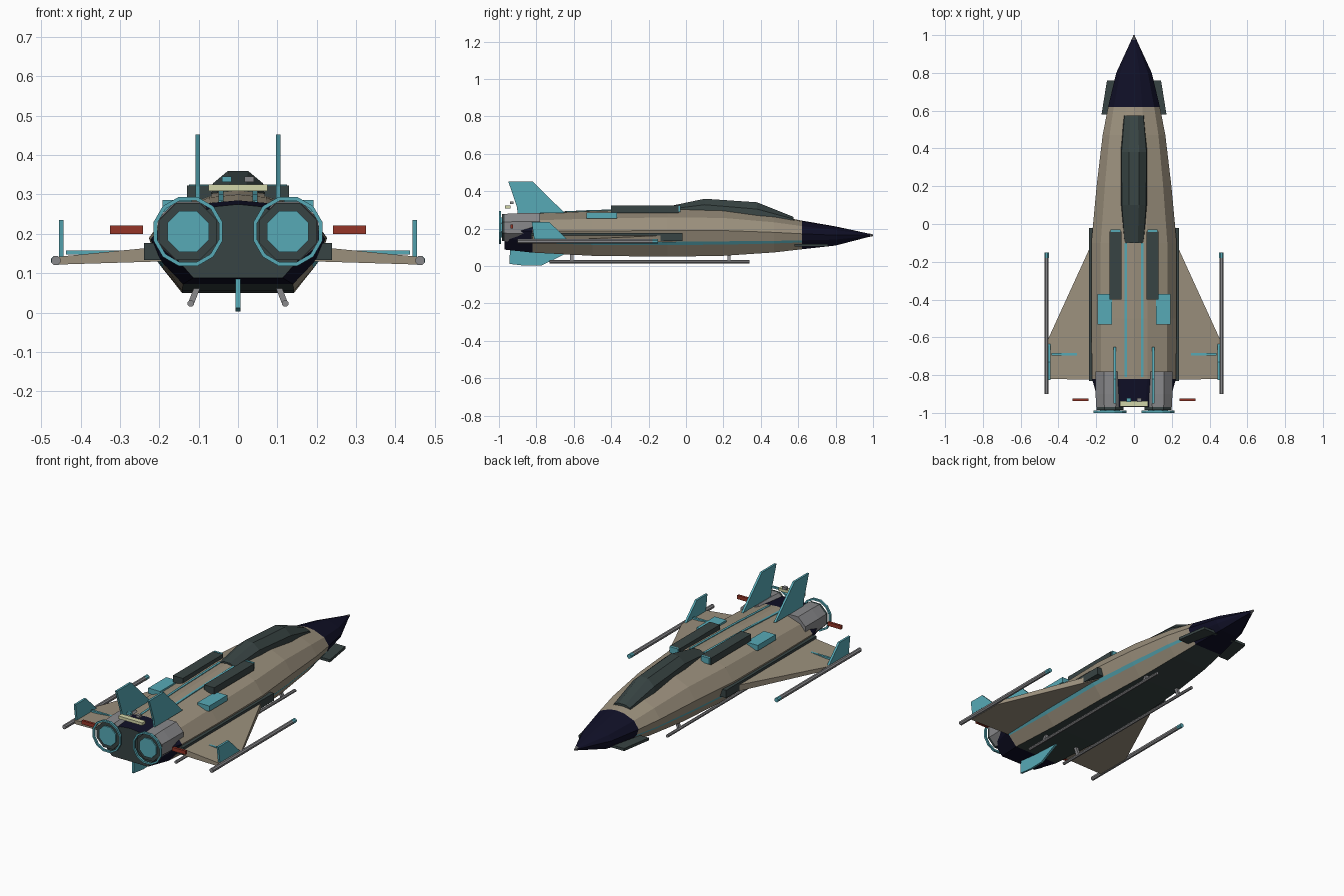
import bpy, math

if "Cube" in bpy.data.objects:
    bpy.data.objects.remove(bpy.data.objects["Cube"])


def material(name, rgb):
    m = bpy.data.materials.new(name)
    m.diffuse_color = (*rgb, 1)
    m.use_nodes = True
    m.node_tree.nodes["Principled BSDF"].inputs["Base Color"].default_value = m.diffuse_color
    return m


TAN = material("tan_hull", (.33, .28, .205))
DARK = material("dark_green", (.039, .057, .056))
NAVY = material("navy", (.005, .005, .02))
TEAL = material("teal", (.095, .40, .47))
GREY = material("grey_metal", (.25, .25, .26))
RED = material("red_light", (.30, .035, .02))
CREAM = material("cream_light", (.65, .67, .40))


def mesh(name, verts, faces, mats, mirror=False):
    me = bpy.data.meshes.new(name)
    me.from_pydata(verts, [], faces)
    for m in mats if isinstance(mats, list) else [mats]:
        me.materials.append(m)
    ob = bpy.data.objects.new(name, me)
    bpy.context.collection.objects.link(ob)
    if mirror:
        ob.modifiers.new("Mirror", 'MIRROR').use_mirror_merge = False
    bpy.context.view_layer.objects.active = ob
    ob.select_set(True)
    bpy.ops.object.mode_set(mode='EDIT')
    bpy.ops.mesh.select_all(action='SELECT')
    bpy.ops.mesh.normals_make_consistent(inside=False)
    bpy.ops.object.mode_set(mode='OBJECT')
    ob.select_set(False)
    return ob


def loft(name, rings, mats, mirror=False):
    """Skin a list of equal rings and cap both ends."""
    n = len(rings[0])
    verts = [p for r in rings for p in r]
    faces = [(k * n + i, k * n + (i + 1) % n, (k + 1) * n + (i + 1) % n, (k + 1) * n + i)
             for k in range(len(rings) - 1) for i in range(n)]
    faces += [tuple(range(n)), tuple(range(len(verts) - n, len(verts)))]
    return mesh(name, verts, faces, mats, mirror)


def box(name, x, y, z, mat, mirror=False):
    rect = lambda yy: [(x[0], yy, z[0]), (x[1], yy, z[0]), (x[1], yy, z[1]), (x[0], yy, z[1])]
    return loft(name, [rect(y[0]), rect(y[1])], mat, mirror)


def circle(cx, cz, y, r, n):
    return [(cx + r * math.cos(2 * math.pi * (i + .5) / n), y,
             cz + r * math.sin(2 * math.pi * (i + .5) / n)) for i in range(n)]


def tube(name, cx, cz, sections, n, mat):
    return loft(name, [circle(cx, cz, y, r, n) for y, r in sections], mat, True)


def fin(name, x, t, outline, mat, mirror=True):
    return loft(name, [[(x + d, y, z) for y, z in outline] for d in (-t / 2, t / 2)], mat, mirror)


# Fuselage: stations of y, half width, bottom z, top z
SECTION = [(.63, 0), (.85, .24), (.91, .31), (1, .54), (.78, .81), (.32, .97)]
STATIONS = [(-.97, .18, .088, .275), (-.82, .222, .072, .285), (-.5, .226, .055, .3),
            (-.1, .226, .05, .31), (.2, .198, .055, .305), (.47, .166, .073, .272),
            (.62, .137, .09, .243), (.8, .094, .11, .212), (.985, .009, .158, .172)]
rings = []
for y, w, zb, zt in STATIONS:
    half = [(a * w, y, zb + b * (zt - zb)) for a, b in SECTION]
    rings.append(half + [(0, y, zt)] + [(-x, y, z) for x, y, z in reversed(half)])
body = loft("fuselage", rings, [TAN, DARK, NAVY, TEAL])
for k, f in enumerate(body.data.polygons):
    station, side = divmod(k, 13)
    if f.center.y > .62 or f.center.y < -.82:
        f.material_index = 2          # nose and tail cone
    elif side == 12:
        f.material_index = 1          # belly
    elif side in (1, 10):
        f.material_index = 3          # side stripe
    if f.center.y < -.96:
        f.material_index = 1          # rear bulkhead
loft("nose_tip", [circle(0, .165, .975, .011, 8), circle(0, .165, 1, .005, 8)], GREY)

# Canopy: y, half width, base z, top z
canopy = []
for y, w, zb, zt in [(-.1, .05, .28, .318), (.1, .064, .28, .36), (.38, .066, .25, .341),
                     (.575, .05, .235, .263)]:
    zs = zb + (zt - zb) * .6
    canopy.append([(-w * 1.1, y, zb), (w * 1.1, y, zb), (w, y, zs), (w * .4, y, zt),
                   (-w * .4, y, zt), (-w, y, zs)])
loft("canopy", canopy, DARK)

# Wings with tip rails and fins
loft("wing", [[(x, ya, za), (x, yb, za), (x, yb, zb), (x, ya, zb)]
              for x, ya, yb, za, zb in [(.19, -.825, -.03, .13, .168),
                                        (.455, -.82, -.61, .122, .142)]], TAN, True)
box("wing_strip", (.235, .437), (-.696, -.684), (.147, .157), TEAL, True)
box("wing_root_fairing", (.18, .239), (-.83, -.02), (.133, .177), DARK, True)
fin("wingtip_fin", .449, .012, [(-.825, .235), (-.73, .235), (-.63, .138), (-.81, .13)], TEAL)
tube("wingtip_rail", .463, .132, [(-.9, .0125), (-.18, .0125)], 8, GREY)
tube("wingtip_rail_cap", .463, .132, [(-.18, .0128), (-.15, .0128)], 8, TEAL)

# Tail fins
fin("tail_fin", .102, .012, [(-.95, .452), (-.82, .452), (-.65, .285), (-.9, .285),
                             (-.905, .32)], TEAL)
fin("belly_fin", 0, .012, [(-.945, .012), (-.86, .002), (-.77, .004), (-.64, .068),
                           (-.94, .1)], TEAL, False)

# Engines
ex, ez = .127, .206
tube("engine_nacelle", ex, ez, [(-.97, .079), (-.9, .083), (-.78, .083)], 8, GREY)
tube("engine_nozzle", ex, ez, [(-.985, .078), (-.968, .078)], 8, DARK)
tube("engine_glow", ex, ez, [(-.992, .057), (-.98, .057)], 8, TEAL)
outer, inner = .091, .081
rim = [circle(ex, ez, y, r, 12) for y, r in ((-1, inner), (-1, outer), (-.988, outer), (-.988, inner))]
verts = [p for r in rim for p in r]
faces = [(k * 12 + i, k * 12 + (i + 1) % 12, (k + 1) % 4 * 12 + (i + 1) % 12, (k + 1) % 4 * 12 + i)
         for k in range(4) for i in range(12)]
mesh("engine_ring", verts, faces, TEAL, True)
box("engine_side_light", (.242, .326), (-.938, -.924), (.2, .221), RED, True)

# Rear light bar and sensors
box("rear_light_bar", (-.075, .075), (-.967, -.937), (.309, .325), CREAM)
box("left_sensor", (-.041, -.017), (-.942, -.922), (.332, .346), TEAL)
box("right_sensor", (.017, .041), (-.942, -.922), (.332, .346), GREY)

# Back equipment
box("back_pod", (.067, .13), (-.4, -.04), (.285, .323), DARK, True)
box("back_pod_cap", (.072, .125), (-.042, -.03), (.29, .325), TEAL, True)
box("back_panel", (.117, .192), (-.532, -.37), (.255, .286), TEAL, True)
loft("back_stripe", [[(a, y, z - .006), (b, y, z - .006), (b, y, z), (a, y, z)]
                     for y, z in ((-.81, .2845), (-.5, .3), (-.1, .31))
                     for a, b in [(.037, .05)]], TEAL, True)

# Canards under the nose
loft("canard", [[(.05, .58, z), (.172, .58, z), (.143, .76, z), (.05, .76, z)]
                for z in (.104, .119)], DARK, True)

# Landing skids and struts
tube("skid", .12, .023, [(-.73, .009), (.34, .009)], 8, GREY)
for name, y in (("rear_strut", -.61), ("front_strut", .23)):
    loft(name, [[(x - .008, y - .009, z), (x + .008, y - .009, z),
                 (x + .008, y + .009, z), (x - .008, y + .009, z)]
                for x, z in ((.12, .022), (.103, .065))], GREY, True)
